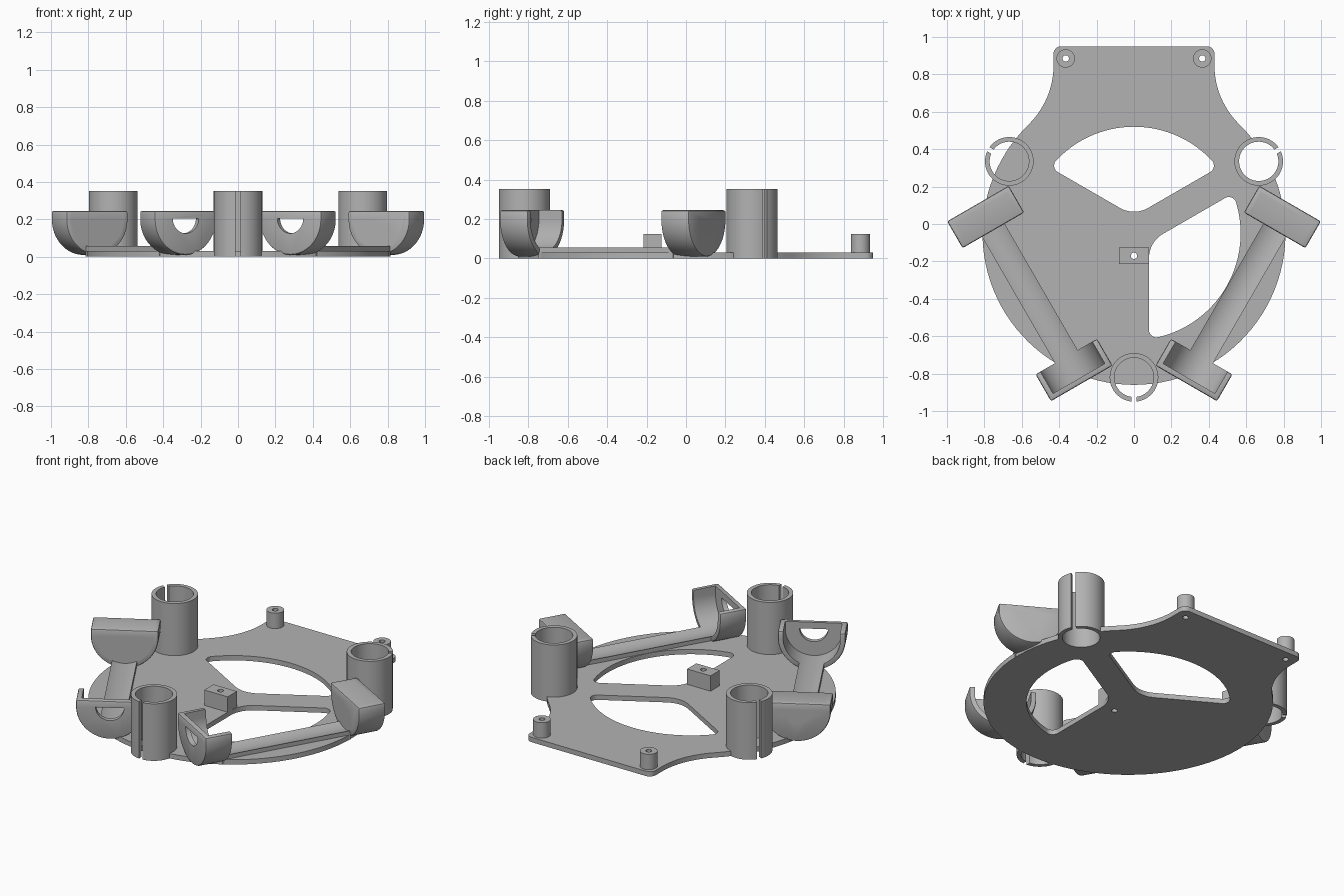
import bpy, bmesh
from math import sin, cos, asin, degrees, radians
from mathutils import Matrix, Vector

if "Cube" in bpy.data.objects:
    bpy.data.objects.remove(bpy.data.objects["Cube"])

GREY = bpy.data.materials.new("light grey plastic")
GREY.use_nodes = True
GREY.diffuse_color = (0.45, 0.45, 0.45, 1)
GREY.node_tree.nodes["Principled BSDF"].inputs["Base Color"].default_value = GREY.diffuse_color

CY = -0.05            # centre of the ring in y
RING, HOLE = 0.81, 0.57
SPOKE = 0.08          # half width of a spoke
THICK = 0.03


def arc(cx, cy, r, a0, a1, n=16):
    angles = [radians(a0 + (a1 - a0) * i / n) for i in range(n + 1)]
    return [(cx + r * cos(a), cy + r * sin(a)) for a in angles]


def circle(cx, cy, r, n=32):
    return arc(cx, cy, r, 0, 360, n)[:-1]


def prism(name, pts, z0, z1, matrix=None, bevel=0):
    """Extrude a closed outline from z0 to z1, then place it."""
    bm = bmesh.new()
    face = bm.faces.new([bm.verts.new((x, y, z0)) for x, y in pts])
    out = bmesh.ops.extrude_face_region(bm, geom=[face])
    verts = [v for v in out["geom"] if isinstance(v, bmesh.types.BMVert)]
    bmesh.ops.translate(bm, verts=verts, vec=(0, 0, z1 - z0))
    bmesh.ops.remove_doubles(bm, verts=bm.verts, dist=0.0005)
    bmesh.ops.recalc_face_normals(bm, faces=bm.faces)
    if bevel:
        edges = [e for e in bm.edges if e.calc_face_angle(0) > 0.6]
        bmesh.ops.bevel(bm, geom=edges, offset=bevel, segments=2, profile=0.5, affect="EDGES")
    if matrix:
        bm.transform(matrix)
        bmesh.ops.recalc_face_normals(bm, faces=bm.faces)
    mesh = bpy.data.meshes.new(name)
    bm.to_mesh(mesh)
    bm.free()
    mesh.materials.append(GREY)
    obj = bpy.data.objects.new(name, mesh)
    bpy.context.collection.objects.link(obj)
    return obj


def select(obj):
    bpy.ops.object.select_all(action="DESELECT")
    obj.select_set(True)
    bpy.context.view_layer.objects.active = obj


def cut(obj, cutters):
    for c in cutters:
        select(obj)
        mod = obj.modifiers.new("cut", "BOOLEAN")
        mod.operation, mod.solver, mod.object = "DIFFERENCE", "EXACT", c
        bpy.ops.object.modifier_apply(modifier=mod.name)
        bpy.data.objects.remove(c)


def place(angle, radius=0):
    return (Matrix.Translation((0, CY, 0)) @ Matrix.Rotation(radians(angle), 4, "Z")
            @ Matrix.Translation((radius, 0, 0)))


parts = []

# Base plate: round ring flowing into a squared rear panel
FLARE, FX, FY, TURN = 0.445, 0.875, 0.85, 45.8
outline = (arc(0, CY, RING, 180 - TURN, 360 + TURN, 80)
           + arc(FX, FY, FLARE, 180 + TURN, 180)
           + arc(0.39, 0.91, 0.04, 0, 90, 8)
           + arc(-0.39, 0.91, 0.04, 90, 180, 8)
           + arc(-FX, FY, FLARE, 0, -TURN))
plate = prism("base_plate", outline, 0, THICK)

# Three rounded sector windows, leaving a three-spoke hub
FIL, APEX = 0.04, 0.15
A = 60 - degrees(asin((SPOKE + FIL) / (HOLE - FIL)))
fx, fy = (HOLE - FIL) * cos(radians(A)), (HOLE - FIL) * sin(radians(A))
window = (arc(0, 0, HOLE, -A, A, 40) + arc(fx, fy, FIL, A, 150, 10)
          + arc((SPOKE + APEX) / sin(radians(60)), 0, APEX, 150, 210, 10)
          + arc(fx, -fy, FIL, 210, 360 - A, 10))
cut(plate, [prism("window_cutter", window, -0.1, 0.1, place(a)) for a in (90, 210, 330)])

# Slotted clamp tubes, open through the plate
TUBE_R, TUBE_IN, TUBE_AT = 0.13, 0.105, 0.77
gap_out, gap_in = degrees(asin(0.0125 / TUBE_R)), degrees(asin(0.0125 / TUBE_IN))
tube = (arc(0, 0, TUBE_R, gap_out, 360 - gap_out, 48)
        + arc(0, 0, TUBE_IN, 360 - gap_in, gap_in, 48))
for side, a in (("left", 30), ("right", 150), ("front", 270)):
    cut(plate, [prism("tube_cutter", circle(0, 0, TUBE_IN + 0.003, 48), -0.1, 0.1,
                      place(a, TUBE_AT))])
    parts.append(prism(side + "_clamp_tube", tube, 0, 0.352, place(a, TUBE_AT)))

# Rear screw posts and the hub block, with pilot holes through the plate
block = [(-SPOKE, -0.215), (SPOKE, -0.215), (SPOKE, -0.125), (-SPOKE, -0.125)]
for name, x, y, shape in (("left_screw_post", 0.365, 0.885, circle(0.365, 0.885, 0.049)),
                          ("right_screw_post", -0.365, 0.885, circle(-0.365, 0.885, 0.049)),
                          ("hub_block", 0, -0.17, block)):
    post = prism(name, shape, THICK - 0.01, 0.125)
    for target in (post, plate):
        cut(target, [prism("pilot_cutter", circle(x, y, 0.017, 20), -0.1, 0.3)])
    parts.append(post)
parts.append(plate)

# Side cradles: a dished rail with a U-shaped end cup at each end
AXIS_Z, CUP_R, DISH_R, RIM_Z = 0.2, 0.19, 0.16, 0.245
RAIL_W, CUP_START, CUP_END, WALL = 0.07, 0.39, 0.555, 0.03
half = degrees(asin(RAIL_W / DISH_R))
cup_shape = ([(CUP_R, RIM_Z)] + arc(0, AXIS_Z, CUP_R, 0, -180, 40) + [(-CUP_R, RIM_Z)])
dish_shape = ([(DISH_R, 0.4)] + arc(0, AXIS_Z, DISH_R, 0, -180, 40) + [(-DISH_R, 0.4)])
d_hole = arc(0, AXIS_Z + 0.005, 0.08, 0, -180, 24)
rail_shape = ([(-RAIL_W, 0.002), (RAIL_W, 0.002)]
              + arc(0, AXIS_Z, DISH_R, half - 90, -half - 90))
# outline x -> radial, outline y -> up, extrusion -> along the rail
upright = Matrix.Rotation(radians(90), 4, "X")
flip = Matrix.Scale(-1, 4, Vector((0, 1, 0)))
for side, a in (("right", 210), ("left", 330)):
    frame = place(a, 0.643) @ upright
    parts.append(prism(side + "_cradle_rail", rail_shape,
                       -CUP_START - 0.004, CUP_START + 0.004, frame))
    for i, m in enumerate((frame, place(a, 0.643) @ flip @ upright)):
        is_front = (side == "right") == (i == 1)
        cup = prism(side + ("_front" if is_front else "_rear") + "_cradle_cup",
                    cup_shape, CUP_START, CUP_END, m, bevel=0.01)
        cut(cup, [prism("dish_cutter", dish_shape, CUP_START - 0.1, CUP_END - WALL, m),
                  prism("d_hole_cutter", d_hole, CUP_START, CUP_END + 0.1, m)])
        parts.append(cup)

for obj in parts:
    select(obj)
    bpy.ops.object.shade_smooth_by_angle(angle=radians(30))
